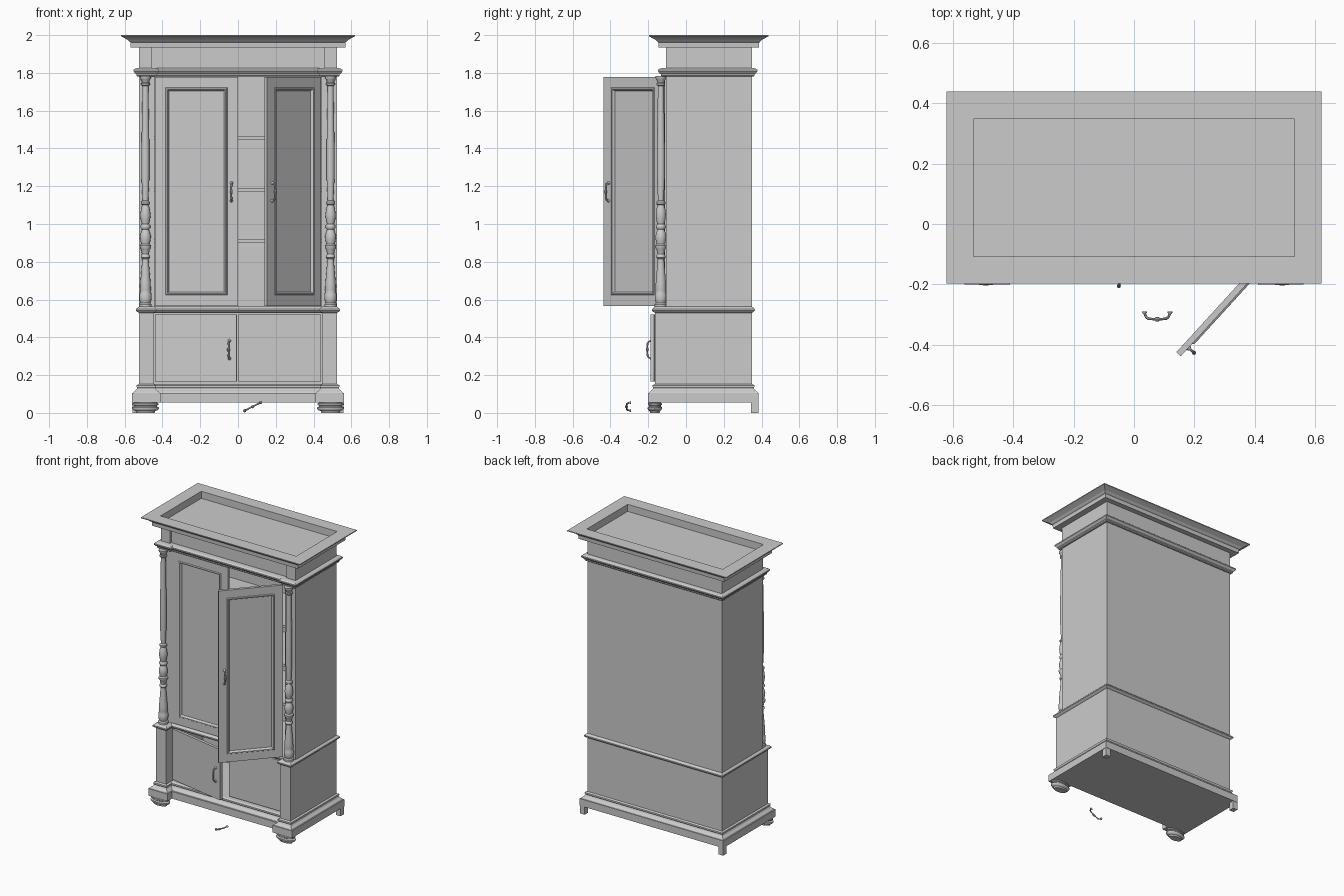
import bpy, bmesh
from math import cos, sin, pi, radians
from mathutils import Matrix, Vector

if "Cube" in bpy.data.objects:
    bpy.data.objects.remove(bpy.data.objects["Cube"])


def finish(name, bm, smooth=False):
    bmesh.ops.recalc_face_normals(bm, faces=bm.faces)
    me = bpy.data.meshes.new(name)
    bm.to_mesh(me)
    bm.free()
    ob = bpy.data.objects.new(name, me)
    bpy.context.collection.objects.link(ob)
    if smooth:
        shade(ob)
    return ob


def shade(ob):
    bpy.ops.object.select_all(action='DESELECT')
    ob.select_set(True)
    bpy.context.view_layer.objects.active = ob
    bpy.ops.object.shade_smooth_by_angle(angle=radians(40))


def add_box(bm, x0, x1, y0, y1, z0, z1):
    m = Matrix.Translation(((x0 + x1) / 2, (y0 + y1) / 2, (z0 + z1) / 2))
    m = m @ Matrix.Diagonal((x1 - x0, y1 - y0, z1 - z0, 1))
    bmesh.ops.create_cube(bm, size=1, matrix=m)


def box(name, *b):
    bm = bmesh.new()
    add_box(bm, *b)
    return finish(name, bm)


def loft(name, rings, smooth=False):
    """Skin a stack of equal-length point rings and cap both ends."""
    bm = bmesh.new()
    vs = [[bm.verts.new(p) for p in r] for r in rings]
    n = len(vs[0])
    for a, b in zip(vs, vs[1:]):
        for i in range(n):
            j = (i + 1) % n
            bm.faces.new((a[i], a[j], b[j], b[i]))
    bm.faces.new(vs[0][::-1])
    bm.faces.new(vs[-1])
    return finish(name, bm, smooth)


def rect(o, z):
    x, f, b = .53 + o, -.107 - o, .348 + o
    return [(-x, f, z), (x, f, z), (x, b, z), (-x, b, z)]


def breakfront(o, z, front, mid, inner):
    """Plan outline whose two corner posts stand forward of the middle."""
    x, f, m, i, b = .525 + o, front - o, mid - o, inner - o, .35 + o
    return [(-x, f, z), (-i, f, z), (-i, m, z), (i, m, z),
            (i, f, z), (x, f, z), (x, b, z), (-x, b, z)]


def layer(name, profile, front, mid, inner=.445):
    return loft(name, [breakfront(o, z, front, mid, inner) for o, z in profile])


def lathe(name, profile, loc, n=20, squash=1):
    x, y = loc
    rings = [[(x + r * cos(2 * pi * k / n), y + squash * r * sin(2 * pi * k / n), z)
              for k in range(n)] for r, z in profile]
    return loft(name, rings, True)


def handle(name, matrix):
    # bow handle along local z, bulging to -y; (y, z, radius)
    half = [(0, -.047, .009), (-.004, -.047, .008), (-.008, -.046, .0045), (-.018, -.041, .0045),
            (-.023, -.033, .005), (-.024, -.022, .004), (-.025, -.009, .004), (-.025, -.006, .007)]
    pts = half + [(y, -z, r) for y, z, r in reversed(half)]
    cu = bpy.data.curves.new(name, 'CURVE')
    cu.dimensions = '3D'
    cu.bevel_depth = 1
    cu.bevel_resolution = 2
    cu.use_fill_caps = True
    sp = cu.splines.new('POLY')
    sp.points.add(len(pts) - 1)
    for p, (y, z, r) in zip(sp.points, pts):
        p.co = (0, y, z, 1)
        p.radius = r
    ob = bpy.data.objects.new(name, cu)
    bpy.context.collection.objects.link(ob)
    ob.matrix_world = matrix
    bpy.ops.object.select_all(action='DESELECT')
    ob.select_set(True)
    bpy.context.view_layer.objects.active = ob
    bpy.ops.object.convert(target='MESH')
    shade(bpy.context.view_layer.objects.active)


def door(name, x0, x1, z0, z1, hinge, angle=0, panel=False, grip=None):
    """Door in hinge space: front face on y = 0, swung about the hinge."""
    bm = bmesh.new()
    add_box(bm, x0, x1, 0, .02, z0, z1)
    bm.normal_update()
    if panel:
        f = min(bm.faces, key=lambda q: q.calc_center_median().y)
        for t, d in ((.056, 0), (.004, .006), (.006, 0), (.008, -.015)):
            bmesh.ops.inset_region(bm, faces=[f], thickness=t, depth=d, use_even_offset=True)
            bm.normal_update()
    ob = finish(name, bm)
    m = Matrix.Translation((hinge[0], hinge[1], 0)) @ Matrix.Rotation(radians(angle), 4, 'Z')
    ob.matrix_world = m
    if grip:
        handle(name + "_handle", m @ Matrix.Translation((grip[0], 0, grip[1])))


# cornice with sunken top
loft("cornice", [rect(o, z) for o, z in (
    (.0, 1.935), (.038, 1.935), (.04, 1.962), (.046, 1.966), (.056, 1.976),
    (.078, 1.988), (.09, 1.994), (.09, 2.0), (0, 2.0), (0, 1.95))])

# frieze and the mouldings and plinth that ring the carcass
layer("frieze", [(0, 1.815), (0, 1.937)], -.107, -.092, .455)
layer("upper_moulding", [(.008, 1.78), (.013, 1.785), (.013, 1.793), (.02, 1.798), (.028, 1.808),
                         (.028, 1.816), (.018, 1.824), (0, 1.826)], -.12, -.105)
layer("waist_moulding", [(0, .53), (.008, .535), (.015, .542), (.015, .55), (.008, .557), (0, .562)],
      -.165, -.107)
layer("base_moulding", [(.03, .104), (.026, .112), (.014, .122), (.008, .132), (.012, .138),
                        (.012, .146), (0, .152)], -.165, -.11)
layer("plinth", [(.035, .055), (.035, .105)], -.165, -.115)

# hollow carcass
box("back_panel", -.51, .51, .33, .35, .15, 1.785)
for s, side in ((-1, "left"), (1, "right")):
    def sbox(name, a, b, *rest):
        box(f"{side}_{name}", min(s * a, s * b), max(s * a, s * b), *rest)

    sbox("upper_side", .505, .525, -.107, .35, .56, 1.785)
    sbox("lower_side", .505, .525, -.165, .35, .15, .535)
    sbox("upper_stile", .442, .505, -.107, -.08, .56, 1.785)
    sbox("lower_post", .445, .505, -.165, -.08, .15, .535)
    sbox("back_foot", .522, .558, .345, .383, 0, .056)

    # turned front feet
    lathe(f"{side}_front_foot", [(.048, 0), (.052, .01), (.064, .014), (.072, .023), (.072, .029),
                                 (.06, .035), (.06, .039), (.07, .043), (.07, .05), (.055, .056)],
          (s * .49, -.165), 24, .53)

    # turned columns
    lathe(f"{side}_column", [
        (.033, .56), (.033, .575), (.026, .582), (.03, .592), (.032, .605), (.032, .628), (.027, .64),
        (.029, .65), (.027, .69), (.022, .75), (.018, .80), (.017, .815), (.024, .822), (.024, .832),
        (.018, .84), (.023, .865), (.03, .875), (.03, .886), (.022, .893), (.027, .915), (.029, .935),
        (.024, .955), (.018, .97), (.026, .98), (.026, .99), (.019, 1.0), (.025, 1.025), (.027, 1.05),
        (.023, 1.08), (.017, 1.1), (.024, 1.106), (.024, 1.116), (.015, 1.125), (.017, 1.16),
        (.021, 1.25), (.021, 1.4), (.016, 1.7), (.016, 1.73), (.023, 1.737), (.023, 1.745),
        (.018, 1.75), (.024, 1.765), (.029, 1.772), (.029, 1.783)], (s * .49, -.133))

# interior shelves
for i, z in enumerate((.908, 1.182, 1.455)):
    box(f"shelf_{i + 1}", -.506, .506, -.07, .331, z - .009, z + .009)

# doors: left upper shut, right upper open, left lower ajar, right lower shut
door("upper_left_door", 0, .44, .567, 1.779, (-.44, -.112), 0, True, (.405, 1.17))
door("upper_right_door", -.423, 0, .567, 1.779, (.44, -.125), 47.6, True, (-.385, 1.17))
door("lower_left_door", 0, .44, .165, .522, (-.44, -.104), -11, False, (.402, .335))
door("lower_right_door", -.438, 0, .165, .522, (.44, -.104))

# handle fallen to the floor
handle("fallen_handle", Matrix.Translation((.077, -.29, .033)) @ Matrix.Rotation(radians(63), 4, 'Y'))
